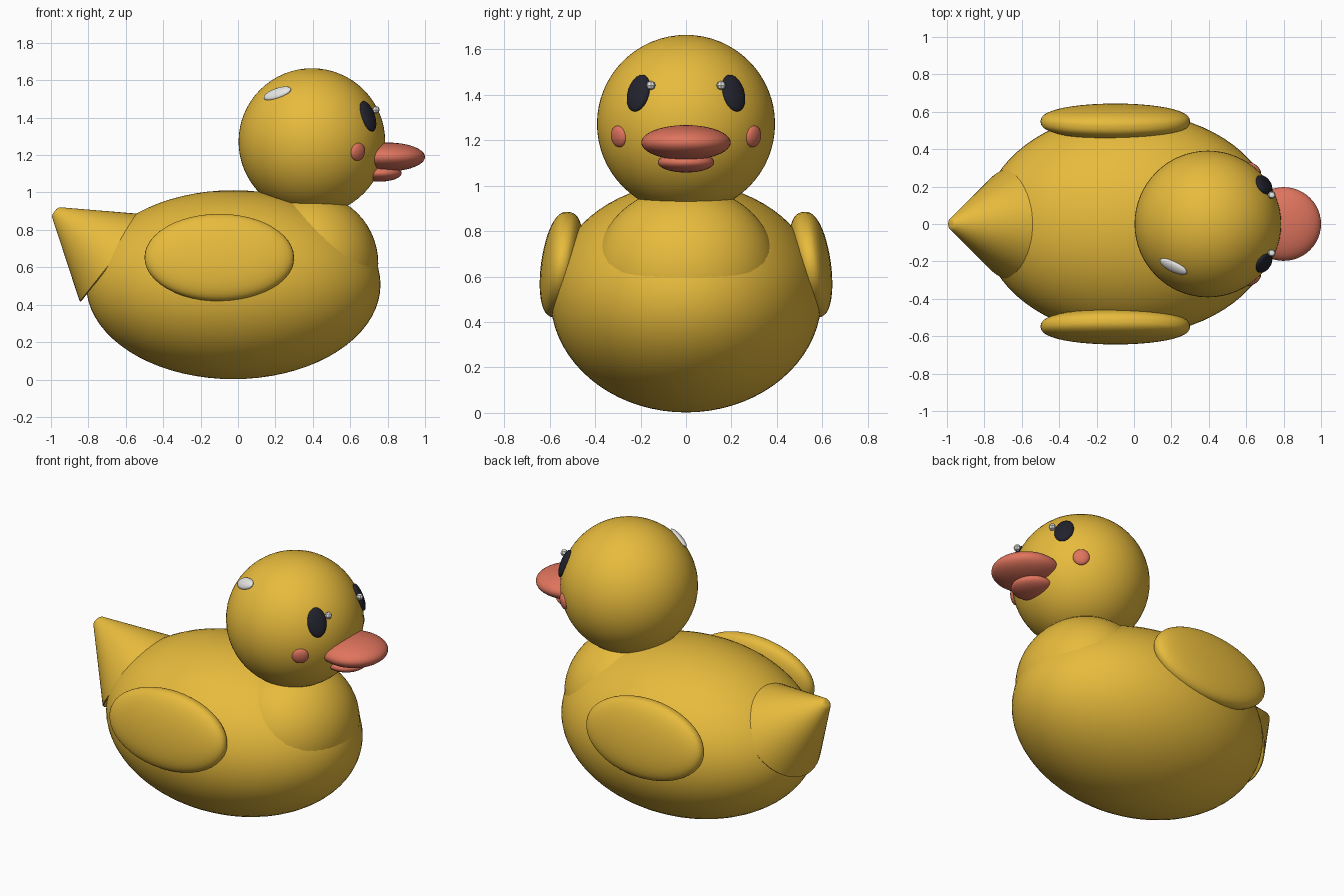
import bpy, bmesh, math
from mathutils import Vector, Matrix

if "Cube" in bpy.data.objects:
    bpy.data.objects.remove(bpy.data.objects["Cube"])


def material(name, color):
    m = bpy.data.materials.new(name)
    m.diffuse_color = (*color, 1.0)
    m.use_nodes = True
    m.node_tree.nodes["Principled BSDF"].inputs["Base Color"].default_value = m.diffuse_color
    return m


YELLOW = material("yellow", (0.87, 0.54, 0.05))
CORAL = material("coral", (0.74, 0.175, 0.11))
DARK = material("dark_navy", (0.016, 0.016, 0.027))
WHITE = material("white", (0.88, 0.88, 0.86))


def frame(normal, up=(0, 0, 1)):
    """Rotation whose local z is the normal and local y follows the up hint."""
    n = Vector(normal).normalized()
    u = Vector(up)
    u = (u - n * u.dot(n)).normalized()
    return Matrix((u.cross(n), u, n)).transposed().to_4x4()


def finish(bm, name, mat, angle=40):
    mesh = bpy.data.meshes.new(name)
    bm.to_mesh(mesh)
    bm.free()
    mesh.materials.append(mat)
    ob = bpy.data.objects.new(name, mesh)
    bpy.context.collection.objects.link(ob)
    bpy.ops.object.select_all(action='DESELECT')
    ob.select_set(True)
    bpy.context.view_layer.objects.active = ob
    bpy.ops.object.shade_smooth_by_angle(angle=math.radians(angle))
    return ob


def ellipsoid(name, loc, radii, mat, rot=Matrix(), seg=48, blunt=1.0):
    bm = bmesh.new()
    bmesh.ops.create_uvsphere(bm, u_segments=seg, v_segments=seg // 2, radius=1)
    for v in bm.verts:  # blunt < 1 gives a fuller rim across local y
        v.co.y = math.copysign(abs(v.co.y) ** blunt, v.co.y)
    bm.transform(Matrix.Translation(loc) @ rot @ Matrix.Diagonal((*radii, 1)))
    return finish(bm, name, mat)


HEAD = Vector((0.395, 0, 1.272))
HEAD_R = 0.392


def on_head(point, depth=0.0):
    """Project a point to the head surface; return location and normal."""
    n = (Vector(point) - HEAD).normalized()
    return HEAD + n * (HEAD_R - depth), n


# body, chest and head
ellipsoid("body", (-0.025, 0, 0.507), (0.787, 0.597, 0.505), YELLOW, seg=72)
ellipsoid("chest", (0.38, 0, 0.62), (0.37, 0.404, 0.377), YELLOW, seg=56)
ellipsoid("head", HEAD, (HEAD_R,) * 3, YELLOW, seg=64)

# beak
ellipsoid("upper_beak", (0.80, 0, 1.19), (0.20, 0.197, 0.077), CORAL)
ellipsoid("lower_beak", (0.755, 0, 1.103), (0.12, 0.124, 0.045), CORAL)

# tail: rounded, tilted cone rising backwards
axis = Vector((-0.785, 0, 0.62)).normalized()
depth = 0.41
bm = bmesh.new()
bmesh.ops.create_cone(bm, cap_ends=True, segments=48, radius1=0.30,
                      radius2=0.028, depth=depth)
rims = [e for e in bm.edges if abs(e.verts[0].co.z - e.verts[1].co.z) < 1e-4]
bmesh.ops.bevel(bm, geom=rims, offset=0.014, segments=3, profile=0.5,
                affect='EDGES')
tip = Vector((-0.98, 0, 0.90))
bm.transform(Matrix.Translation(tip - axis * depth / 2) @ frame(axis, (0, 1, 0)))
finish(bm, "tail", YELLOW)

# paired parts
for side, s in (("right", -1), ("left", 1)):
    # wing leaning in at the top
    ellipsoid(side + "_wing", (-0.10, s * 0.548, 0.652), (0.40, 0.09, 0.235),
              YELLOW, Matrix.Rotation(s * math.radians(8), 4, 'X'), blunt=0.8)
    # eye with a small glint
    loc, n = on_head((0.70, s * 0.213, 1.41), 0.002)
    ellipsoid(side + "_eye", loc, (0.057, 0.086, 0.024), DARK, frame(n), seg=32)
    ellipsoid(side + "_eye_glint", (0.737, s * 0.155, 1.442), (0.021,) * 3,
              WHITE, seg=8)
    # cheek
    loc, n = on_head((0.65, s * 0.308, 1.215), 0.004)
    ellipsoid(side + "_cheek", loc, (0.048, 0.048, 0.022), CORAL, frame(n), seg=24)

# shiny spot on the head
loc, n = on_head((0.21, -0.228, 1.53), 0.002)
ellipsoid("head_shine", loc, (0.038, 0.083, 0.02), WHITE,
          frame(n, (0.14, -0.08, 0.06)), seg=24)
